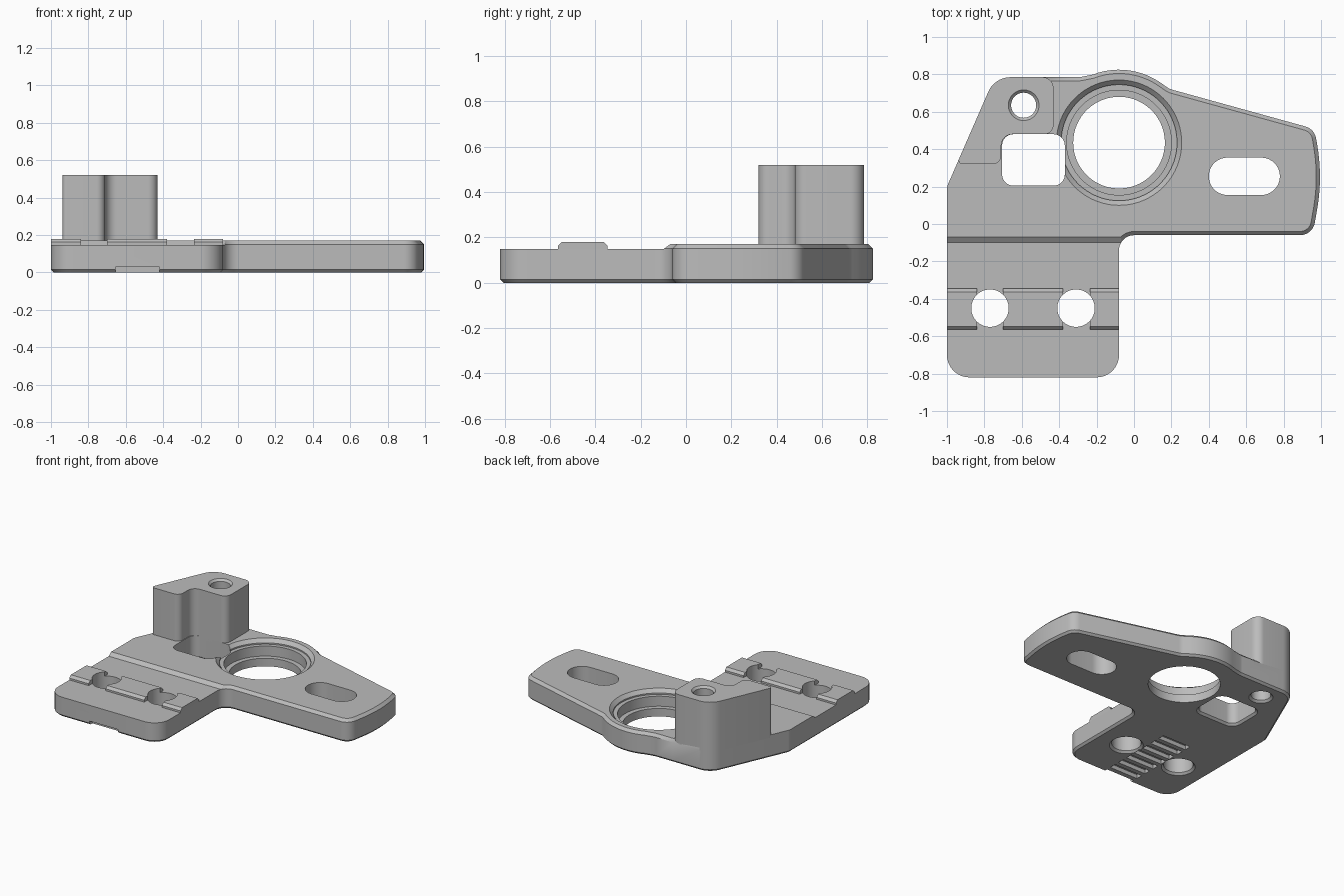
import bpy
import bmesh
import math
from mathutils import Vector

if "Cube" in bpy.data.objects:
    bpy.data.objects.remove(bpy.data.objects["Cube"])

grey = bpy.data.materials.new("plain_grey")
grey.use_nodes = True
grey.diffuse_color = (0.5, 0.5, 0.5, 1)
grey.node_tree.nodes["Principled BSDF"].inputs["Base Color"].default_value = (0.5, 0.5, 0.5, 1)


def rounded(corners, steps=10):
    """Turn (x, y, radius) corners into an outline with true arcs."""
    out = []
    for i, (x, y, r) in enumerate(corners):
        p = Vector((x, y))
        if r == 0:
            out.append(p)
            continue
        a = (Vector(corners[i - 1][:2]) - p).normalized()
        b = (Vector(corners[(i + 1) % len(corners)][:2]) - p).normalized()
        half = a.angle(b) / 2
        centre = p + (a + b).normalized() * (r / math.sin(half))
        start = p + a * (r / math.tan(half)) - centre
        turn = math.pi - 2 * half
        if a.x * b.y - a.y * b.x > 0:
            turn = -turn
        for k in range(steps + 1):
            t = turn * k / steps
            c, s = math.cos(t), math.sin(t)
            out.append(centre + Vector((start.x * c - start.y * s, start.x * s + start.y * c)))
    return out


def inset(points, amount, rule):
    """Move a counter-clockwise outline inwards wherever the rule allows."""
    out = []
    for i, p in enumerate(points):
        d1 = (p - points[i - 1]).normalized()
        d2 = (points[(i + 1) % len(points)] - p).normalized()
        n1, n2 = Vector((-d1.y, d1.x)), Vector((-d2.y, d2.x))
        move = (n1 + n2) / (1 + n1.dot(n2))
        out.append(p + move * amount if rule(p) else p.copy())
    return out


def loft(name, points, layers, rule=lambda p: True, place=lambda a, b, c: (a, b, c)):
    """Stack inset copies of an outline; layers are (inset, height)."""
    bm = bmesh.new()
    loops = []
    for i, (amount, z) in enumerate(layers):
        allowed = rule if i == len(layers) - 1 else (lambda p: True)
        loops.append([bm.verts.new(place(p.x, p.y, z)) for p in inset(points, amount, allowed)])
    n = len(points)
    for low, high in zip(loops, loops[1:]):
        for i in range(n):
            j = (i + 1) % n
            bm.faces.new((low[i], low[j], high[j], high[i]))
    bm.faces.new(loops[0][::-1])
    bm.faces.new(loops[-1])
    bmesh.ops.recalc_face_normals(bm, faces=bm.faces)
    mesh = bpy.data.meshes.new(name)
    bm.to_mesh(mesh)
    bm.free()
    mesh.materials.append(grey)
    ob = bpy.data.objects.new(name, mesh)
    bpy.context.collection.objects.link(ob)
    return ob


def circle(x, y, r, n=64):
    return [Vector((x + r * math.cos(math.tau * i / n), y + r * math.sin(math.tau * i / n)))
            for i in range(n)]


def box(x0, x1, y0, y1, r=0):
    return rounded([(x0, y0, r), (x1, y0, r), (x1, y1, r), (x0, y1, r)])


def cut(cutter, *targets):
    cutter.hide_render = True
    for ob in targets:
        bpy.context.view_layer.objects.active = ob
        mod = ob.modifiers.new("cut", "BOOLEAN")
        mod.operation = "DIFFERENCE"
        mod.solver = "EXACT"
        mod.object = cutter
        bpy.ops.object.modifier_apply(modifier=mod.name)
    bpy.data.objects.remove(cutter)


def along_x(a, b, c):
    return (c, a, b)


TOP, LOW = 0.17, 0.148
RING = (-0.08, 0.435)

# Base plate with chamfered rims
bump = [(RING[0] + 0.39 * math.cos(math.radians(d)), RING[1] + 0.39 * math.sin(math.radians(d)), 0)
        for d in range(56, 112, 5)]
outline = rounded([(-1, -0.82, 0.12), (-0.08, -0.82, 0.12), (-0.08, -0.06, 0.08),
                   (0.955, -0.06, 0.08), (1.009, 0.25, 1.0), (0.965, 0.508, 0.08),
                   (0.19, 0.722, 0.1)] + bump +
                  [(-0.29, 0.785, 0.1), (-0.44, 0.785, 0), (-0.745, 0.785, 0.13), (-1, 0.2, 0.06)])
plate = loft("base_plate", outline, [(0.015, 0), (0, 0.015), (0, 0.15), (0.02, TOP)],
             rule=lambda p: p.x > -0.45)

# Raised post beside the ring
post = loft("mounting_post", rounded([
    (-0.745, 0.785, 0.13), (-0.948, 0.32, 0.02), (-0.71, 0.32, 0.045), (-0.71, 0.48, 0.06),
    (-0.43, 0.48, 0.05), (-0.43, 0.785, 0.06)]), [(0, 0.15), (0, 0.52)])

# Lowered front shelf with a sloped step
step = [Vector(p) for p in ((-1.2, LOW), (-0.1, LOW), (-0.07, TOP), (-0.07, 0.4), (-1.2, 0.4))]
cut(loft("step_cutter", step, [(0, -1.2), (0, 0.1)], place=along_x), plate)

# Clamp ridges across the shelf
profile = [Vector(p) for p in ((-0.565, 0.14), (-0.345, 0.14), (-0.345, 0.162),
                               (-0.363, 0.18), (-0.547, 0.18), (-0.565, 0.162))]
ridges = [loft("clamp_ridge_" + side, profile, [(0, x0), (0, x1)], place=along_x)
          for side, x0, x1 in (("right", -1, -0.84), ("middle", -0.7, -0.38), ("left", -0.235, -0.08))]

# Bolt holes through shelf and ridges
for x in (-0.77, -0.31):
    cut(loft("bolt_cutter", circle(x, -0.45, 0.1), [(-0.03, -0.015), (0, 0.015), (0, 0.3)]),
        plate, *ridges)

# Bearing seat: through hole, ledge and flared rim
cut(loft("bore_cutter", circle(*RING, 0.245, 96),
         [(0, -0.1), (0, 0.06), (-0.035, 0.06), (-0.035, 0.135), (-0.065, 0.135),
          (-0.065, 0.145), (-0.09, TOP), (-0.09, 0.3)]), plate)

# Rounded window and adjustment slot
cut(loft("window_cutter", box(-0.705, -0.37, 0.205, 0.48, 0.06),
         [(-0.03, -0.015), (0, 0.015), (0, 0.19)]), plate)
cut(loft("slot_cutter", box(0.4, 0.78, 0.155, 0.355, 0.0995), [(0, -0.1), (0, 0.3)]), plate)

# Screw hole down the post
cut(loft("screw_cutter", circle(-0.59, 0.635, 0.067),
         [(-0.03, -0.015), (0, 0.015), (0, 0.505), (-0.016, 0.521), (-0.016, 0.6)]), plate, post)

# Toothed grip grooves underneath
for i in range(8):
    y = -0.81 + 0.085 * i
    cut(loft("groove_cutter", box(-0.655, -0.42, y - 0.025, y + 0.025),
             [(0, -0.05), (0, 0.03)]), plate)

# Smooth the curved walls, keep sharp edges
bpy.ops.object.select_all(action="DESELECT")
for ob in [plate, post] + ridges:
    ob.select_set(True)
bpy.context.view_layer.objects.active = plate
bpy.ops.object.shade_smooth_by_angle(angle=math.radians(30))
